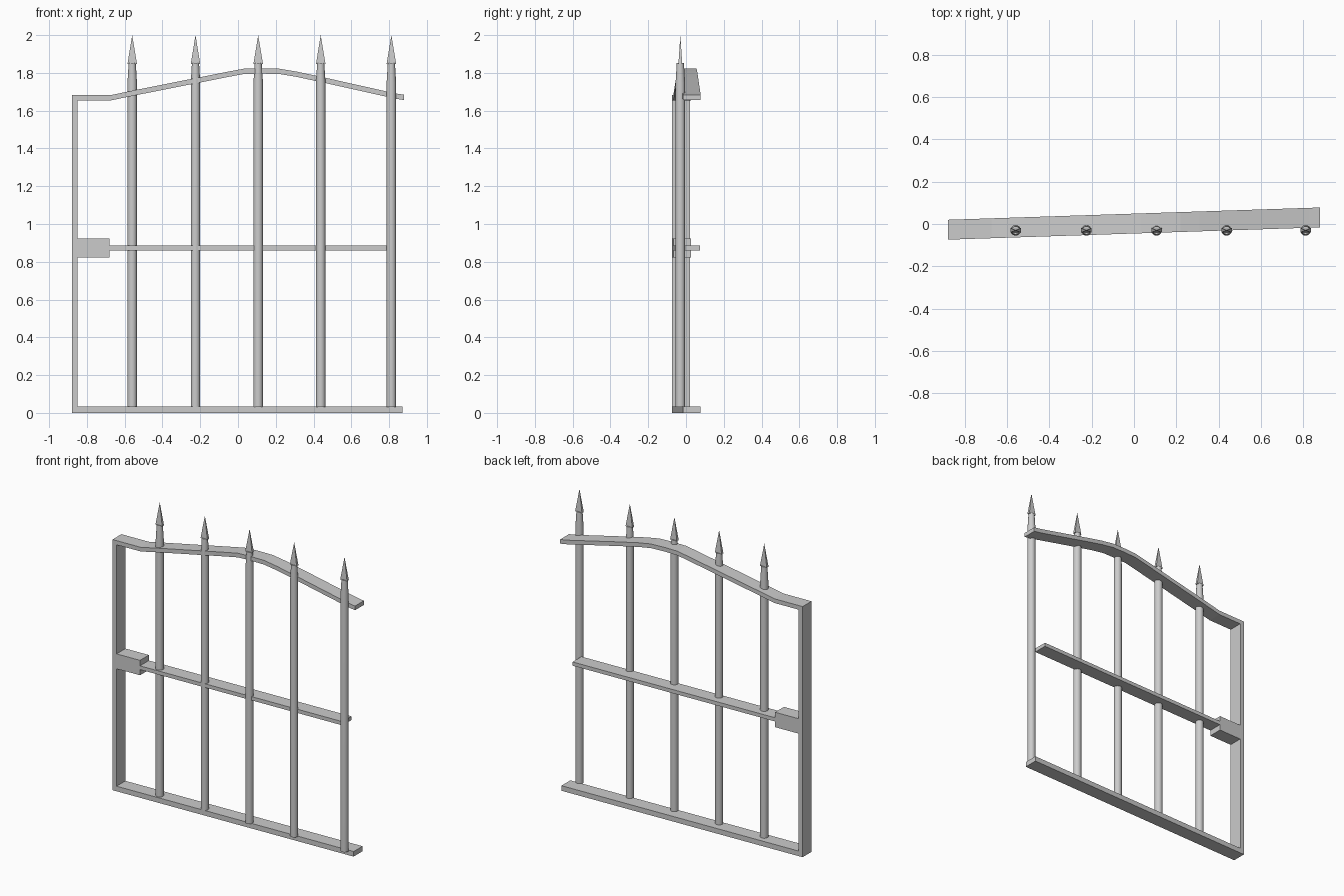
import bpy, bmesh

if "Cube" in bpy.data.objects:
    bpy.data.objects.remove(bpy.data.objects["Cube"])

SLOPE = 0.033          # the frame is turned slightly relative to the bars
HALF = 0.047           # half depth of the flat iron


def finish(name, bm):
    bmesh.ops.recalc_face_normals(bm, faces=bm.faces)
    me = bpy.data.meshes.new(name)
    bm.to_mesh(me)
    bm.free()
    ob = bpy.data.objects.new(name, me)
    bpy.context.collection.objects.link(ob)
    return ob


def frame_part(name, outline, half=HALF):
    """Extrude an x-z outline through the depth of the skewed frame."""
    bm = bmesh.new()
    front = [bm.verts.new((x, 0.002 + SLOPE * x - half, z)) for x, z in outline]
    back = [bm.verts.new((x, 0.002 + SLOPE * x + half, z)) for x, z in outline]
    n = len(outline)
    for i in range(n):
        j = (i + 1) % n
        bm.faces.new((front[i], front[j], back[j], back[i]))
    caps = [bm.faces.new(front), bm.faces.new(back[::-1])]
    bmesh.ops.triangulate(bm, faces=caps)
    return finish(name, bm)


def box(name, x0, x1, z0, z1):
    return frame_part(name, [(x0, z0), (x1, z0), (x1, z1), (x0, z1)])


# Straight frame members and lock case
box("hinge_post", -0.88, -0.85, 0.0, 1.67)
box("bottom_rail", -0.88, 0.87, 0.0, 0.034)
box("middle_rail", -0.69, 0.79, 0.86, 0.885)
box("lock_case", -0.855, -0.68, 0.822, 0.922)

# Arched top rail
top = [(-0.88, 1.682), (-0.675, 1.682), (-0.55, 1.708), (-0.05, 1.807),
       (0.03, 1.822), (0.12, 1.824), (0.22, 1.822), (0.31, 1.807),
       (0.45, 1.777), (0.83, 1.692), (0.88, 1.684)]
frame_part("top_rail", top + [(x, z - 0.028) for x, z in reversed(top)])


def bar(name, x, y=-0.03):
    # Round bar with a tapered neck
    bm = bmesh.new()
    bmesh.ops.create_cone(bm, cap_ends=True, segments=16, radius1=0.025, radius2=0.025, depth=1.0)
    for v in bm.verts:
        v.co = (v.co.x + x, v.co.y + y, 0.03 if v.co.z < 0 else 1.75)
    cap = max(bm.faces, key=lambda f: f.calc_center_median().z)
    r = bmesh.ops.extrude_face_region(bm, geom=[cap])
    bmesh.ops.delete(bm, geom=[cap], context='FACES_ONLY')
    for v in [g for g in r["geom"] if isinstance(g, bmesh.types.BMVert)]:
        v.co = (x + (v.co.x - x) * 0.76, y + (v.co.y - y) * 0.76, 1.852)
    ob = finish(name, bm)
    bpy.ops.object.select_all(action='DESELECT')
    ob.select_set(True)
    bpy.context.view_layer.objects.active = ob
    bpy.ops.object.shade_smooth_by_angle()


def spear(name, x, y=-0.03):
    # Flat spear point
    bm = bmesh.new()
    base = [bm.verts.new((x + sx * 0.025, y + sy * 0.01, 1.848))
            for sx, sy in ((-1, -1), (1, -1), (1, 1), (-1, 1))]
    tip = bm.verts.new((x, y, 2.0))
    bm.faces.new(base)
    for i in range(4):
        bm.faces.new((base[i], base[(i + 1) % 4], tip))
    finish(name, bm)


for i, x in enumerate((-0.56, -0.225, 0.107, 0.438, 0.812), 1):
    bar(f"bar_{i}", x)
    spear(f"spear_point_{i}", x)
